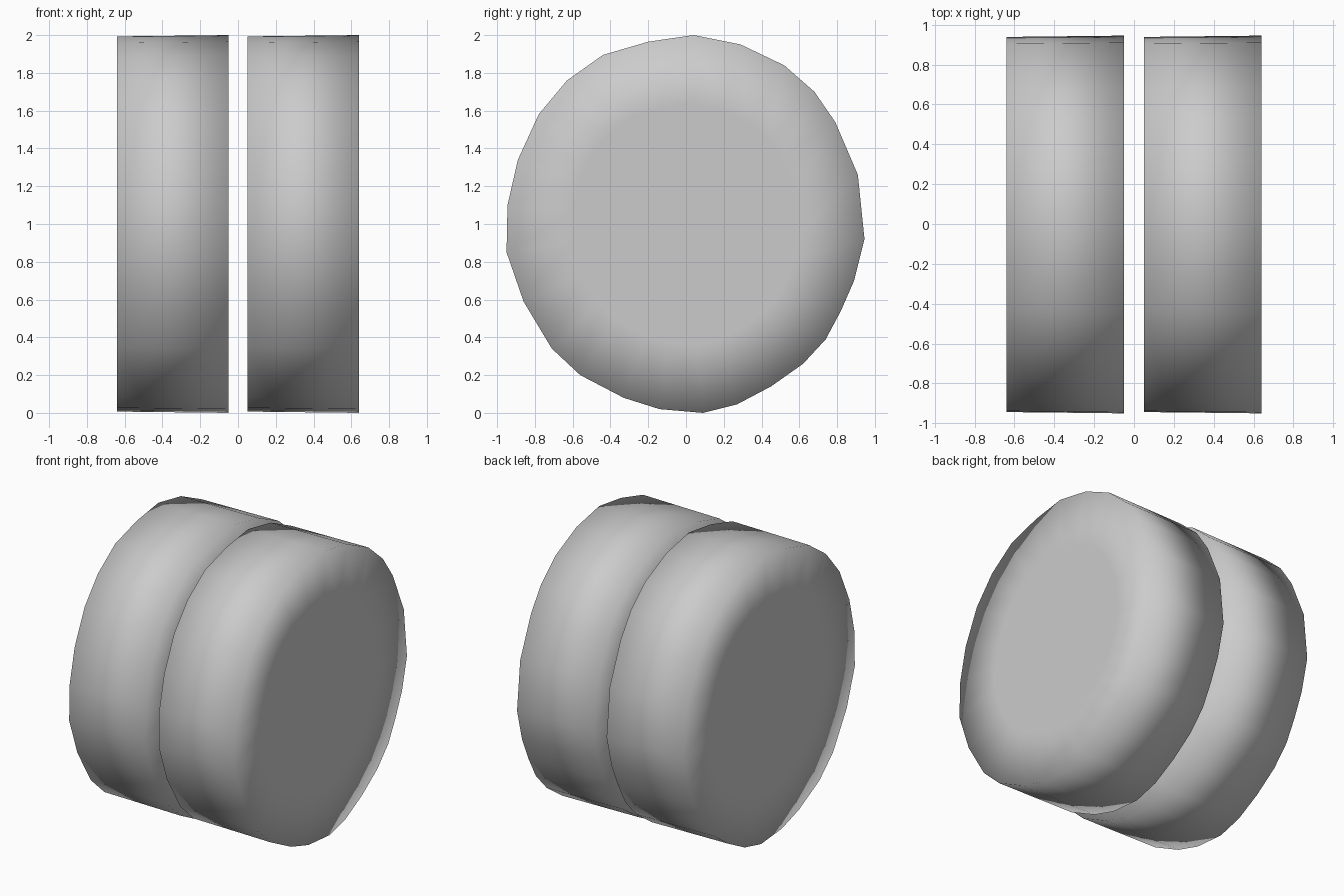
import bpy, bmesh

if "Cube" in bpy.data.objects:
    bpy.data.objects.remove(bpy.data.objects["Cube"])

# Hand-cut, slightly irregular round outline (y, z)
OUTLINE = [(0.04, 2.0), (0.29, 1.95), (0.52, 1.84), (0.68, 1.70), (0.79, 1.54),
           (0.91, 1.26), (0.945, 0.92), (0.89, 0.70), (0.82, 0.54), (0.74, 0.39),
           (0.62, 0.26), (0.45, 0.14), (0.27, 0.045), (0.09, 0.0), (-0.14, 0.02),
           (-0.33, 0.08), (-0.56, 0.20), (-0.71, 0.34), (-0.86, 0.59), (-0.95, 0.85),
           (-0.945, 1.10), (-0.89, 1.34), (-0.78, 1.58), (-0.63, 1.76),
           (-0.44, 1.895), (-0.20, 1.965)]


def disc(name, x0, x1):
    bm = bmesh.new()

    def ring(x, s):
        return [bm.verts.new((x, y * s, 1 + (z - 1) * s)) for y, z in OUTLINE]

    # Flat cap, rim, very slightly tapered tread, rim, flat cap
    rings = [ring(x0, 0.64), ring(x0, 0.993), ring(x1, 1.0), ring(x1, 0.64)]
    n = len(OUTLINE)
    for a, b in zip(rings, rings[1:]):
        for i in range(n):
            j = (i + 1) % n
            bm.faces.new((a[i], a[j], b[j], b[i]))
    bm.faces.new(rings[0])
    bm.faces.new(rings[-1])
    bmesh.ops.recalc_face_normals(bm, faces=bm.faces)
    for f in bm.faces:
        f.smooth = True
    mesh = bpy.data.meshes.new(name)
    bm.to_mesh(mesh)
    bm.free()
    bpy.context.collection.objects.link(bpy.data.objects.new(name, mesh))


# Two matching wheels side by side with a narrow gap
disc("left_wheel", -0.64, -0.05)
disc("right_wheel", 0.05, 0.64)
